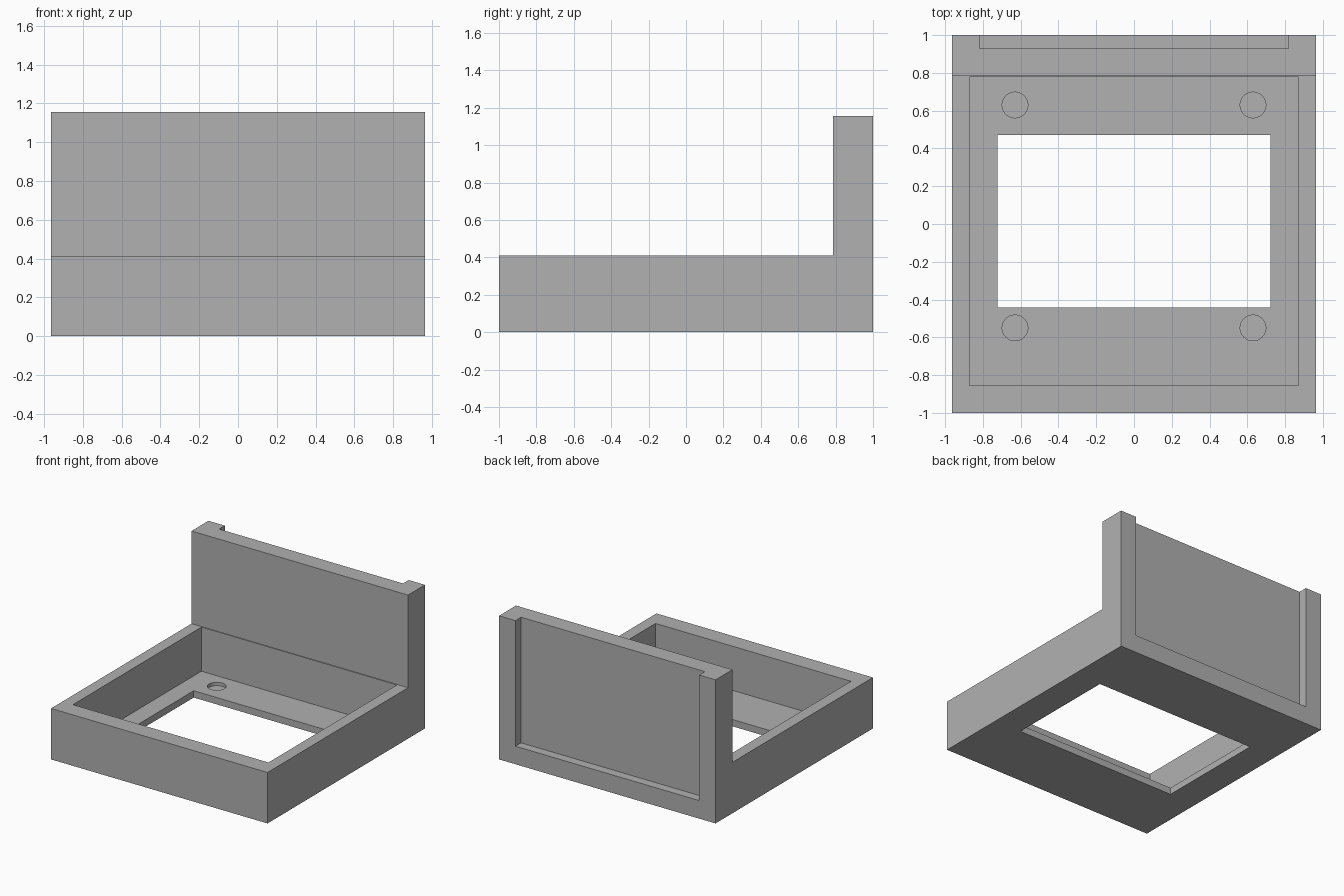
import bpy
import bmesh

cube = bpy.data.objects.get("Cube")
if cube:
    bpy.data.objects.remove(cube, do_unlink=True)

# Overall sizes
HALF_X, HALF_Y = 0.963, 1.0
RIM_Z, TOP_Z, FLOOR_Z = 0.41, 1.155, 0.055
WALL_Y = 0.785

grey = bpy.data.materials.new("plain grey")
grey.use_nodes = True
colour = (0.44, 0.44, 0.44, 1)
grey.diffuse_color = colour
grey.node_tree.nodes["Principled BSDF"].inputs["Base Color"].default_value = colour


def add_object(name, bm):
    bmesh.ops.recalc_face_normals(bm, faces=bm.faces)
    mesh = bpy.data.meshes.new(name)
    bm.to_mesh(mesh)
    bm.free()
    mesh.materials.append(grey)
    obj = bpy.data.objects.new(name, mesh)
    bpy.context.collection.objects.link(obj)
    return obj


def box(name, low, high):
    bm = bmesh.new()
    bmesh.ops.create_cube(bm, size=1)
    for v in bm.verts:
        v.co = [lo + (c + 0.5) * (hi - lo) for c, lo, hi in zip(v.co, low, high)]
    return add_object(name, bm)


def disc(name, x, y, radius, low, high):
    bm = bmesh.new()
    bmesh.ops.create_cone(bm, cap_ends=True, segments=48, radius1=radius,
                          radius2=radius, depth=high - low)
    bmesh.ops.translate(bm, verts=bm.verts, vec=(x, y, (low + high) / 2))
    return add_object(name, bm)


def cut(target, cutter):
    cutter.hide_render = True
    mod = target.modifiers.new("cut", "BOOLEAN")
    mod.operation = "DIFFERENCE"
    mod.solver = "EXACT"
    mod.object = cutter
    bpy.context.view_layer.objects.active = target
    bpy.ops.object.modifier_apply(modifier=mod.name)
    bpy.data.objects.remove(cutter, do_unlink=True)


# L-shaped body: low tray with a tall back wall
profile = [(-HALF_Y, 0), (HALF_Y, 0), (HALF_Y, TOP_Z), (WALL_Y, TOP_Z),
           (WALL_Y, RIM_Z), (-HALF_Y, RIM_Z)]
bm = bmesh.new()
side = bm.faces.new([bm.verts.new((-HALF_X, y, z)) for y, z in profile])
extruded = bmesh.ops.extrude_face_region(bm, geom=[side])["geom"]
bmesh.ops.translate(bm, vec=(2 * HALF_X, 0, 0),
                    verts=[g for g in extruded if isinstance(g, bmesh.types.BMVert)])
body = add_object("tray_with_back_wall", bm)

# Tray cavity, floor window and open-topped slot in the rear face
cut(body, box("cavity_cutter", (-0.87, -0.855, FLOOR_Z), (0.87, 0.778, 0.6)))
cut(body, box("window_cutter", (-0.723, -0.443, -0.1), (0.723, 0.47, 0.2)))
cut(body, box("rear_slot_cutter", (-0.818, 0.928, 0.145), (0.818, 1.1, 1.3)))

# Shallow round pockets in the floor corners
for x in (-0.63, 0.63):
    for y in (-0.55, 0.63):
        cut(body, disc("pocket_cutter", x, y, 0.068, FLOOR_Z - 0.027, 0.2))

# Crisp flat faces with smooth pocket sides
bpy.ops.object.select_all(action="DESELECT")
body.select_set(True)
bpy.context.view_layer.objects.active = body
bpy.ops.object.shade_smooth_by_angle(angle=0.5)
